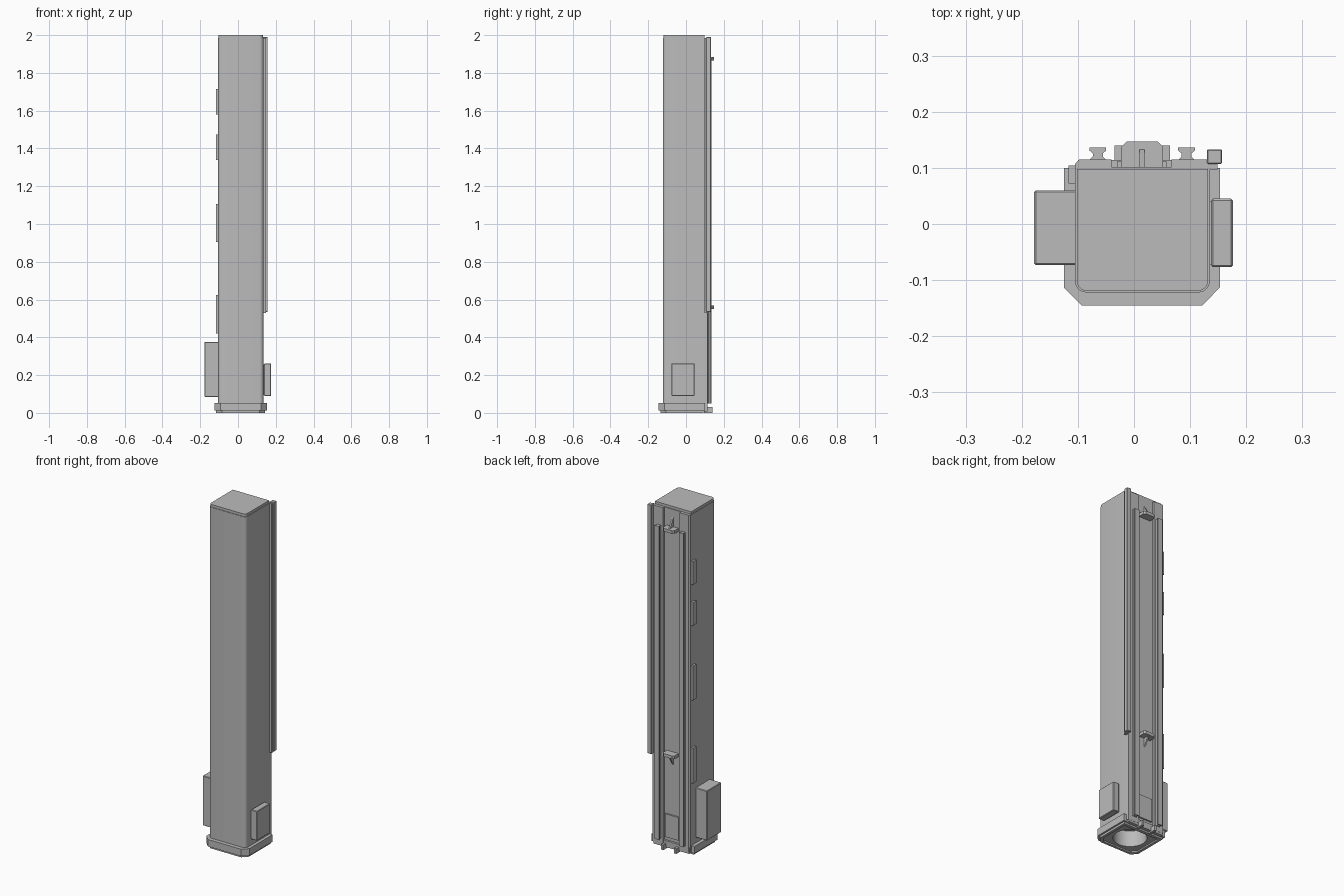
import bpy, bmesh, math
from mathutils import Vector

if "Cube" in bpy.data.objects:
    bpy.data.objects.remove(bpy.data.objects["Cube"], do_unlink=True)

grey = bpy.data.materials.new("mid grey")
grey.use_nodes = True
COLOUR = (0.5, 0.5, 0.5, 1)
grey.diffuse_color = COLOUR
grey.node_tree.nodes["Principled BSDF"].inputs["Base Color"].default_value = COLOUR


def prism(name, outline, lo, hi, axis="z", bevel=0):
    """Extrude an outline: (x, y) along z, or (y, z) along x."""
    bm = bmesh.new()
    if axis == "z":
        pts = [Vector((a, b, lo)) for a, b in outline]
        step = Vector((0, 0, hi - lo))
    else:
        pts = [Vector((lo, a, b)) for a, b in outline]
        step = Vector((hi - lo, 0, 0))
    face = bm.faces.new([bm.verts.new(p) for p in pts])
    ext = bmesh.ops.extrude_face_region(bm, geom=[face])
    verts = [g for g in ext["geom"] if isinstance(g, bmesh.types.BMVert)]
    bmesh.ops.translate(bm, verts=verts, vec=step)
    bmesh.ops.recalc_face_normals(bm, faces=bm.faces)
    if bevel:
        bmesh.ops.bevel(bm, geom=bm.edges[:], offset=bevel, segments=1, affect="EDGES")
    mesh = bpy.data.meshes.new(name)
    bm.to_mesh(mesh)
    bm.free()
    obj = bpy.data.objects.new(name, mesh)
    bpy.context.collection.objects.link(obj)
    mesh.materials.append(grey)
    return obj


def box(name, x, y, z, bevel=0):
    return prism(name, [(x[0], y[0]), (x[1], y[0]), (x[1], y[1]), (x[0], y[1])], *z, bevel=bevel)


def rounded_front(x0, x1, y0, y1, r, steps=5):
    """Outline with rounded front corners and square back corners."""
    pts = [(x1, y1), (x0, y1)]
    for cx, start in ((x0 + r, 180), (x1 - r, 270)):
        for i in range(steps + 1):
            a = math.radians(start + 90 * i / steps)
            pts.append((cx + r * math.cos(a), y0 + r + r * math.sin(a)))
    return pts


def circle(cx, cy, r, n=48):
    return [(cx + r * math.cos(math.tau * i / n), cy + r * math.sin(math.tau * i / n)) for i in range(n)]


def cut(target, cutter):
    mod = target.modifiers.new("cut", "BOOLEAN")
    mod.operation = "DIFFERENCE"
    mod.solver = "EXACT"
    mod.object = cutter
    cutter.hide_render = True
    bpy.context.view_layer.objects.active = target
    bpy.ops.object.modifier_apply(modifier=mod.name)


def smooth(obj):
    bpy.ops.object.select_all(action="DESELECT")
    obj.select_set(True)
    bpy.context.view_layer.objects.active = obj
    bpy.ops.object.shade_smooth_by_angle(angle=math.radians(30))


MID = 0.0145  # middle of the column and its rails

# Tall column with a slightly smaller cap
column = prism("column", rounded_front(-0.105, 0.135, -0.122, 0.098, 0.02), 0.05, 1.985)
prism("column_cap", rounded_front(-0.102, 0.132, -0.119, 0.098, 0.018), 1.985, 2.0)

# Foot with cut front corners, a tapered underside, and a round socket
foot_outline = [(-0.125, 0.1), (-0.125, -0.113), (-0.093, -0.145),
                (0.122, -0.145), (0.153, -0.113), (0.153, 0.1)]
foot = prism("foot", foot_outline, 0.012, 0.053)
rim = prism("foot_underside", [(MID + (x - MID) * 0.93, y * 0.93) for x, y in foot_outline], 0, 0.012)
pocket = prism("pocket_cutter", [(MID + (x - MID) * 0.82, y * 0.8 - 0.005) for x, y in foot_outline], -0.01, 0.008)
socket = prism("socket_cutter", circle(MID, -0.015, 0.088), -0.02, 0.1)
cut(rim, pocket)
for part in (rim, foot, column):
    cut(part, socket)
    smooth(part)
for helper in (pocket, socket):
    bpy.data.objects.remove(helper, do_unlink=True)

# Back plates on both sides of the centre channel
prism("back_plate_right", [(-0.105, 0.097), (-0.04, 0.097), (-0.04, 0.115),
                           (-0.098, 0.115), (-0.105, 0.107)], 0.02, 1.985)
box("back_plate_left", (0.067, 0.135), (0.097, 0.115), (0.02, 1.985))
box("channel_floor", (-0.04, 0.067), (0.097, 0.102), (0.03, 1.985))
box("channel_cover", (-0.03, 0.058), (0.1, 0.111), (0.065, 0.2))

# Dovetail rails
for name, cx in (("rail_right", MID - 0.079), ("rail_left", MID + 0.079)):
    half = [(0.015, 0.114), (0.009, 0.12), (0.009, 0.126), (0.015, 0.131), (0.015, 0.136)]
    outline = [(cx + x, y) for x, y in half] + [(cx - x, y) for x, y in reversed(half)]
    prism(name, outline, 0.05, 1.88)

# Clips in the channel, each with a triangular rib
for name, z, rib in (("upper_clip", 1.875, 1), ("lower_clip", 0.56, -1)):
    prism(name, [(-0.023, 0.1), (0.052, 0.1), (0.052, 0.137), (0.042, 0.147),
                 (-0.013, 0.147), (-0.023, 0.137)], z - 0.009, z + 0.009)
    prism(name + "_rib", [(0.1, z), (0.138, z), (0.1, z + rib * 0.07)], 0.01, 0.019, axis="x")

# Prongs at the back of the foot
for name, x in (("prong_right", -0.035), ("prong_left", 0.049)):
    box(name, (x, x + 0.015), (0.095, 0.14), (0, 0.03))
box("foot_tongue", (-0.1, 0.13), (0.095, 0.114), (0.008, 0.045))

# Cable duct and flange on the left back edge
box("cable_duct", (0.13, 0.157), (0.107, 0.133), (0.535, 1.99), bevel=0.002)
box("duct_flange", (0.13, 0.149), (0.097, 0.115), (0.53, 1.985))

# Side boxes and slim side panels
box("large_side_box", (-0.178, -0.1), (-0.073, 0.06), (0.085, 0.375), bevel=0.003)
box("small_side_box", (0.138, 0.176), (-0.077, 0.045), (0.09, 0.262), bevel=0.003)
box("small_box_mount", (0.13, 0.14), (-0.073, 0.041), (0.095, 0.257))
for i, span in enumerate(((0.42, 0.625), (0.905, 1.105), (1.34, 1.475), (1.58, 1.715))):
    box(f"side_latch_{i + 1}", (-0.117, -0.1), (0.072, 0.104), span)
